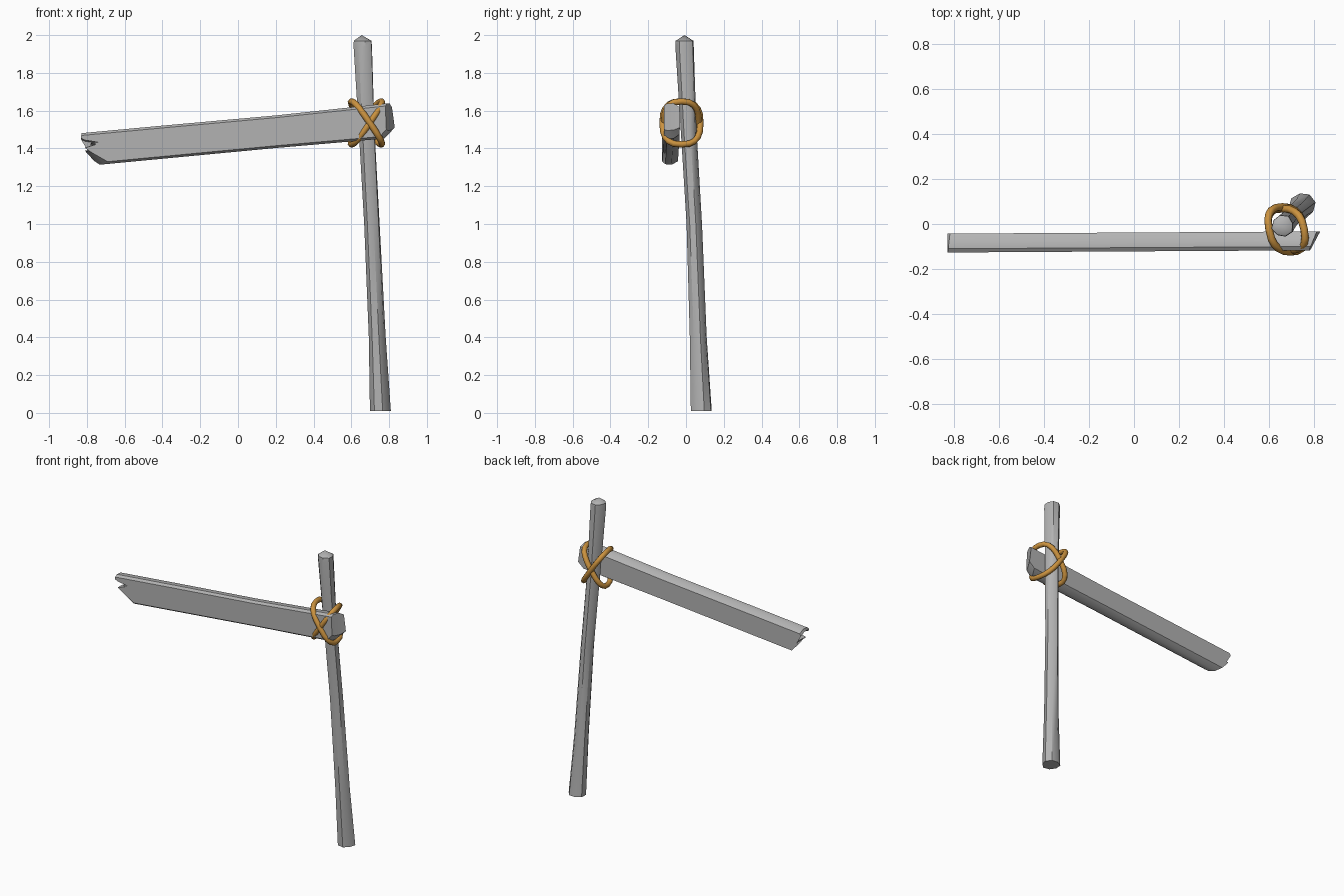
import bpy, bmesh, math
from mathutils import Vector

cube = bpy.data.objects.get("Cube")
if cube:
    bpy.data.objects.remove(cube, do_unlink=True)


def material(name, rgb):
    m = bpy.data.materials.new(name)
    m.use_nodes = True
    m.diffuse_color = (*rgb, 1)
    m.node_tree.nodes["Principled BSDF"].inputs["Base Color"].default_value = (*rgb, 1)
    return m


wood = material("weathered grey wood", (0.45, 0.45, 0.45))
rope = material("golden rope", (0.6, 0.29, 0.05))


def loft(name, rings, mat, angle, closed=False, tip=None):
    """Skin a list of equal-length point rings, capping the ends unless closed."""
    bm = bmesh.new()
    loops = [[bm.verts.new(p) for p in ring] for ring in rings]
    pairs = list(zip(loops, loops[1:]))
    if closed:
        pairs.append((loops[-1], loops[0]))
    for a, b in pairs:
        for i in range(len(a)):
            j = (i + 1) % len(a)
            bm.faces.new((a[i], a[j], b[j], b[i]))
    if not closed:
        caps = [bm.faces.new(loops[0])]
        if tip:
            peak, last = bm.verts.new(tip), loops[-1]
            for i in range(len(last)):
                bm.faces.new((last[i], last[(i + 1) % len(last)], peak))
        else:
            caps.append(bm.faces.new(loops[-1]))
        bmesh.ops.triangulate(bm, faces=caps)
    bmesh.ops.recalc_face_normals(bm, faces=bm.faces)
    mesh = bpy.data.meshes.new(name)
    bm.to_mesh(mesh)
    bm.free()
    obj = bpy.data.objects.new(name, mesh)
    bpy.context.collection.objects.link(obj)
    mesh.materials.append(mat)
    bpy.ops.object.select_all(action='DESELECT')
    obj.select_set(True)
    bpy.context.view_layer.objects.active = obj
    bpy.ops.object.shade_smooth_by_angle(angle=math.radians(angle))
    return obj


# Leaning post: slightly bent, flared at the foot, with a blunt pointed top
post_path = [(0.752, 0.083, 0.01, 0.057), (0.735, 0.065, 0.4, 0.046),
             (0.708, 0.042, 1.0, 0.042), (0.682, 0.012, 1.5, 0.043),
             (0.663, -0.008, 1.94, 0.05), (0.662, -0.008, 1.97, 0.048)]
sides = 8
post = []
for x, y, z, r in post_path:
    ring = []
    for i in range(sides):
        a = math.tau * (i + 0.3) / sides
        k = r * (1 + 0.05 * math.sin(3 * a + 2 * z))
        ring.append((x + k * math.cos(a), y + k * math.sin(a), z))
    post.append(ring)
loft("post", post, wood, 40, tip=(0.655, -0.008, 2.0))

# Sign board: outline as (front x, back x, height across the plank from -1 to 1)
outline = [(-0.83, -0.82, 1.0), (-0.83, -0.83, 0.8), (-0.81, -0.81, 0.65),
           (-0.74, -0.75, 0.42), (-0.77, -0.78, 0.36), (-0.75, -0.76, 0.28),
           (-0.81, -0.80, 0.12), (-0.80, -0.80, 0.0), (-0.61, -0.72, -0.04),
           (-0.79, -0.81, -0.1), (-0.77, -0.80, -0.3), (-0.69, -0.76, -1.0),
           (0.2, 0.2, -0.98), (0.75, 0.79, -1.02), (0.785, 0.83, -0.55),
           (0.78, 0.815, 1.08), (0.2, 0.2, 0.98), (-0.38, -0.38, 1.0)]
half_height = 0.088


def board_layer(depth, squeeze):
    ring = []
    for front, back, v in outline:
        x = front + (back - front) * depth
        y = -0.122 + 0.084 * depth + 0.006 * x
        ring.append((x, y, 1.47 + 0.093 * x + half_height * v * squeeze))
    return ring


loft("sign_board", [board_layer(0, 0.86), board_layer(0.2, 1.0),
                    board_layer(0.6, 1.0), board_layer(1, 0.76)], wood, 35)


# Rope lashing: two slanted loops crossing at the front and the back
def bulge(v, power):
    return math.copysign(abs(v) ** power, v)


def rope_loop(name, lean, grow):
    count, tube, radius = 20, 8, 0.017
    centre = Vector((0.68, -0.024, 1.535))
    path = []
    for i in range(count):
        t = math.tau * i / count
        c, s = bulge(math.cos(t), 0.75), bulge(math.sin(t), 0.75)
        path.append(centre + Vector((lean * 0.078 * c + 0.018 * s,
                                     -(0.092 + grow) * s, 0.114 * c)))
    normal = Vector((0.114, 0, -lean * 0.078)).normalized()
    rings = []
    for i, p in enumerate(path):
        along = (path[(i + 1) % count] - path[i - 1]).normalized()
        out = along.cross(normal).normalized()
        side = out.cross(along)
        rings.append([p + radius * (math.cos(a) * out + math.sin(a) * side)
                      for a in (math.tau * j / tube for j in range(tube))])
    loft(name, rings, rope, 60, closed=True)


rope_loop("rope_loop_rising", 1, 0)
rope_loop("rope_loop_falling", -1, 0.008)
